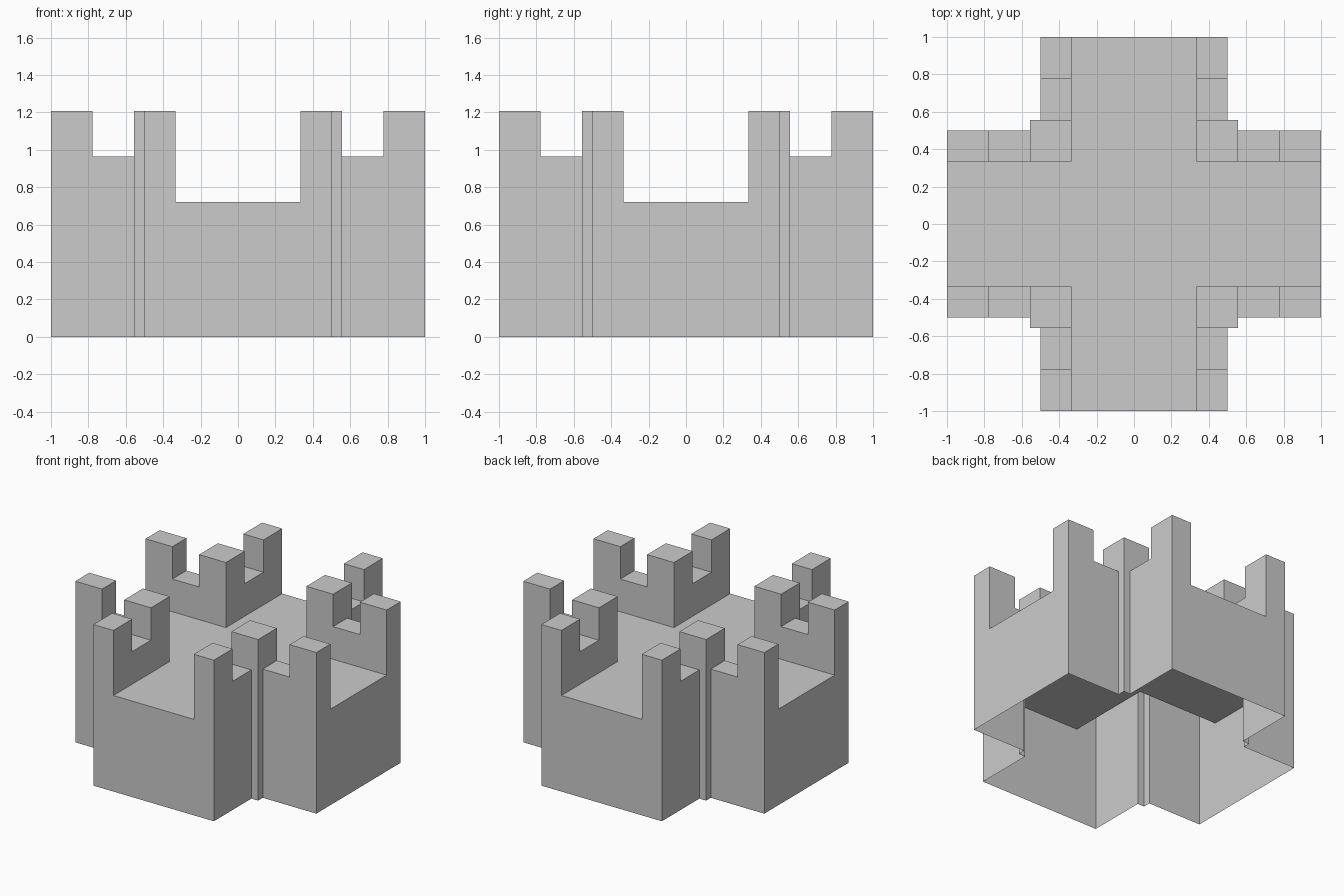
import bpy, bmesh

if "Cube" in bpy.data.objects:
    bpy.data.objects.remove(bpy.data.objects["Cube"])

FLOOR, LOW, HIGH = 0.72, 0.965, 1.208
IN, ARM, POST, GAP, END = 1/3, 0.5, 5/9, 7/9, 1.0


def height(x, y):
    """Height of the cross-shaped keep at a point (0 = outside)."""
    a, b = max(abs(x), abs(y)), min(abs(x), abs(y))
    if b < IN:
        return FLOOR                      # cross-shaped floor
    if a < POST:
        return HIGH                       # inner corner posts
    if b < ARM:
        return LOW if a < GAP else HIGH   # low parapet, then end merlon
    return 0


half = [IN, ARM, POST, GAP, END]
xy = [-v for v in reversed(half)] + half
zs = [0, FLOOR, LOW, HIGH]
n, m = len(xy) - 1, len(zs) - 1


def filled(i, j, k):
    if not (0 <= i < n and 0 <= j < n and k < m):
        return False
    x, y = (xy[i] + xy[i + 1]) / 2, (xy[j] + xy[j + 1]) / 2
    return height(x, y) > (zs[k] + zs[k + 1]) / 2


# Outer skin only: hollow below, open underneath
bm = bmesh.new()
verts = {}


def vert(i, j, k):
    if (i, j, k) not in verts:
        verts[i, j, k] = bm.verts.new((xy[i], xy[j], zs[k]))
    return verts[i, j, k]


sides = {
    (1, 0, 0): [(1, 0, 0), (1, 1, 0), (1, 1, 1), (1, 0, 1)],
    (-1, 0, 0): [(0, 1, 0), (0, 0, 0), (0, 0, 1), (0, 1, 1)],
    (0, 1, 0): [(1, 1, 0), (0, 1, 0), (0, 1, 1), (1, 1, 1)],
    (0, -1, 0): [(0, 0, 0), (1, 0, 0), (1, 0, 1), (0, 0, 1)],
    (0, 0, 1): [(0, 0, 1), (1, 0, 1), (1, 1, 1), (0, 1, 1)],
}
for i in range(n):
    for j in range(n):
        for k in range(m):
            if not filled(i, j, k):
                continue
            for (dx, dy, dz), quad in sides.items():
                if not filled(i + dx, j + dy, k + dz):
                    bm.faces.new([vert(i + a, j + b, k + c) for a, b, c in quad])

# Merge coplanar cells into clean flat faces
bmesh.ops.dissolve_limit(bm, angle_limit=0.01, verts=bm.verts[:], edges=bm.edges[:])
mesh = bpy.data.meshes.new("battlement_block")
bm.to_mesh(mesh)
bm.free()
bpy.context.collection.objects.link(bpy.data.objects.new("battlement_block", mesh))
